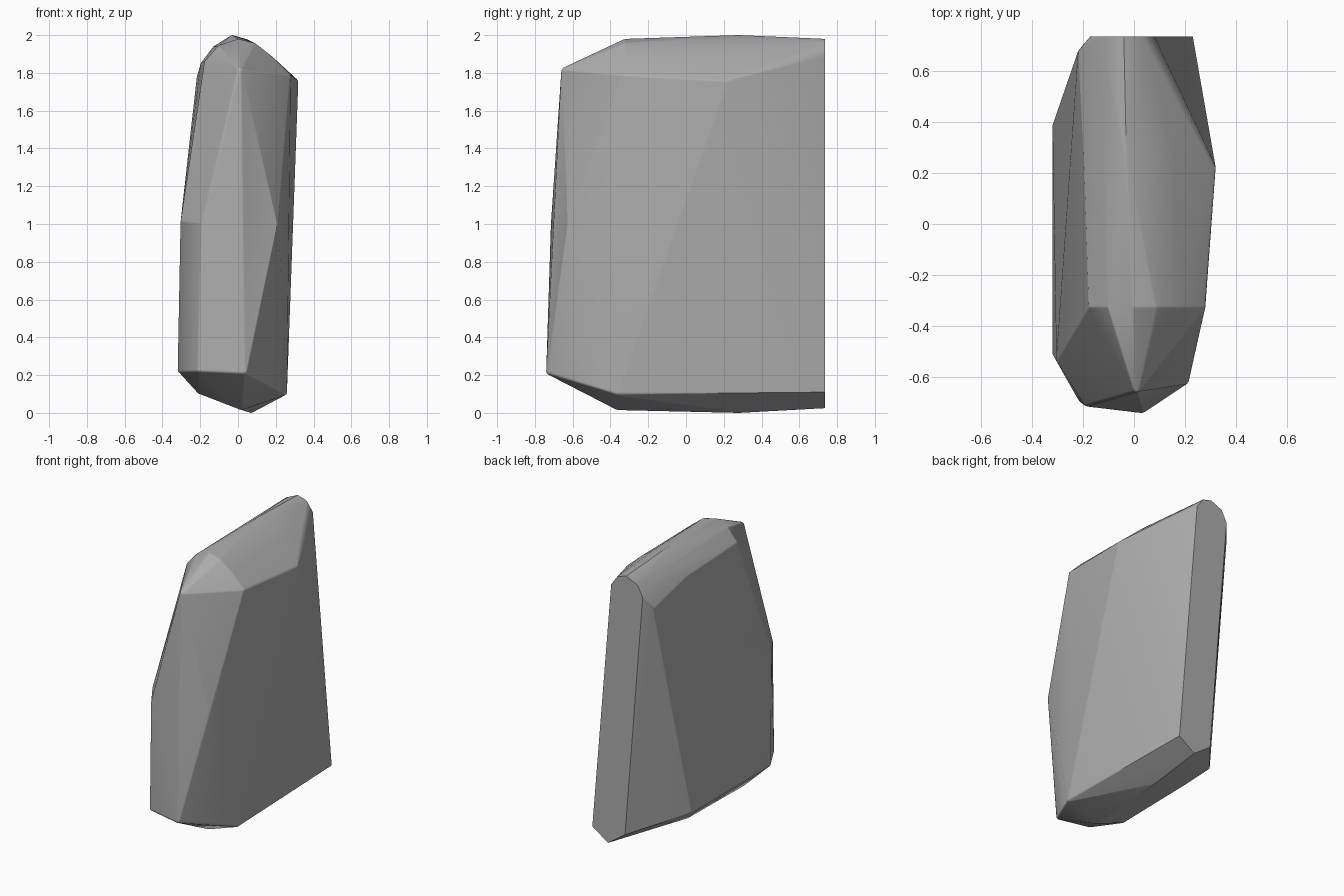
import bpy
import bmesh
import math
from mathutils import Vector

cube = bpy.data.objects.get("Cube")
if cube:
    bpy.data.objects.remove(cube, do_unlink=True)

EDGE_RADIUS = 0.02
BACK = 0.735
CENTRE = Vector((0, 0, 1))


def make_material(name, colour):
    material = bpy.data.materials.new(name)
    material.use_nodes = True
    material.diffuse_color = colour
    material.node_tree.nodes["Principled BSDF"].inputs["Base Color"].default_value = colour
    return material


def cross_section(y, outline):
    """Place an x-z outline at one depth."""
    return [Vector((x, y, z)) for x, z in outline]


def add_worn_corner(bm, corner):
    """Swap a corner for a little ball that stays inside the stone's limits."""
    inset = Vector([math.copysign(min(EDGE_RADIUS, abs(c - m)), c - m)
                    for c, m in zip(corner, CENTRE)])
    ball = bmesh.ops.create_icosphere(bm, subdivisions=2, radius=EDGE_RADIUS)
    bmesh.ops.translate(bm, verts=ball["verts"], vec=corner - inset)


def hull_only(bm):
    """Keep just the convex skin around all the points."""
    bmesh.ops.delete(bm, geom=bm.edges[:], context="EDGES_FACES")
    hull = bmesh.ops.convex_hull(bm, input=bm.verts[:], use_existing_faces=False)
    loose = {g for key in ("geom_interior", "geom_unused") for g in hull[key]
             if isinstance(g, bmesh.types.BMVert)}
    bmesh.ops.delete(bm, geom=list(loose), context="VERTS")
    bmesh.ops.dissolve_limit(bm, angle_limit=math.radians(0.5),
                             verts=bm.verts[:], edges=bm.edges[:])
    bmesh.ops.recalc_face_normals(bm, faces=bm.faces[:])


# Arched crown, front end then middle
corners = cross_section(-0.34, [(-0.18, 1.87), (-0.11, 1.95), (0, 1.98),
                                (0.1, 1.96), (0.19, 1.89), (0.28, 1.8)])
corners += cross_section(0.3, [(-0.2, 1.86), (-0.05, 2), (0.06, 1.98), (0.17, 1.9)])

# Pointed front face and the shoulders beside it
corners += [Vector(p) for p in (
    (0.03, -0.66, 1.83), (-0.2, -0.715, 1.02), (0.215, -0.63, 1),
    (-0.305, -0.55, 1.03), (0.05, -0.74, 0.2), (-0.22, -0.7, 0.21),
    (0.32, 0.24, 1.77), (-0.22, 0.69, 1.79))]

# Keeled underside
corners += cross_section(-0.38, [(-0.22, 0.1), (0.04, 0.015), (0.26, 0.09)])
corners += cross_section(0.3, [(-0.22, 0.11), (0.09, 0)])
corners += [Vector((-0.32, y, 0.21)) for y in (-0.52, 0.4)]

# Flat, sharp-edged back face
back_face = cross_section(BACK, [(0.23, 0.11), (0.105, 0.025), (-0.03, 0.12),
                                 (-0.17, 1.86), (-0.13, 1.94), (-0.04, 1.98),
                                 (0.03, 1.96), (0.08, 1.89)])

bm = bmesh.new()
for corner in corners:
    add_worn_corner(bm, corner)
for corner in back_face:
    bm.verts.new(corner)
hull_only(bm)

mesh = bpy.data.meshes.new("stone_slab")
bm.to_mesh(mesh)
bm.free()
mesh.materials.append(make_material("stone grey", (0.42, 0.42, 0.42, 1)))

stone = bpy.data.objects.new("stone_slab", mesh)
bpy.context.collection.objects.link(stone)

# Soft worn edges with flat main faces
bpy.ops.object.select_all(action="DESELECT")
stone.select_set(True)
bpy.context.view_layer.objects.active = stone
bpy.ops.object.shade_smooth_by_angle(angle=math.radians(30))
normals = stone.modifiers.new("flat_main_faces", "WEIGHTED_NORMAL")
normals.keep_sharp = True
